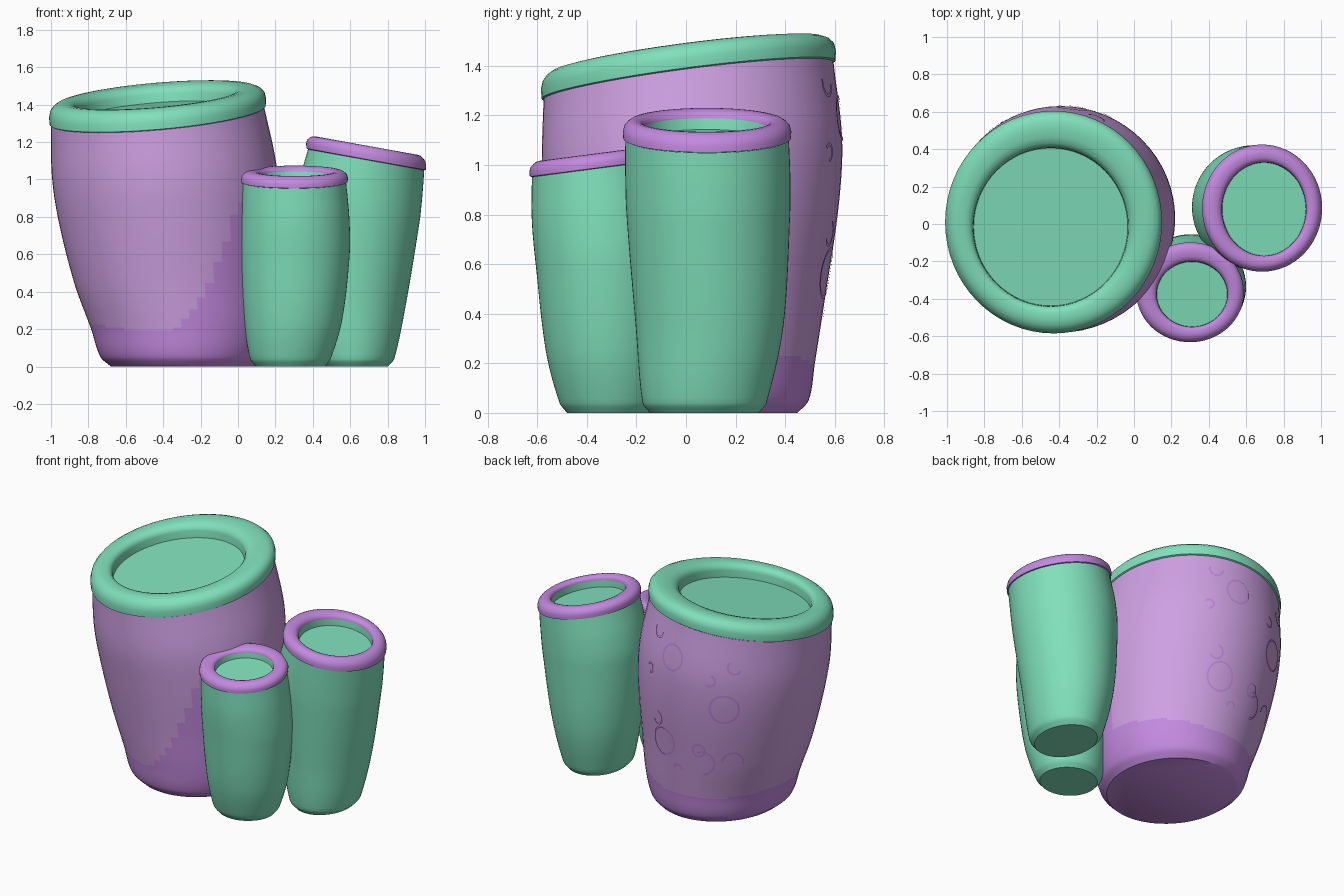
import bpy, bmesh
from math import sin, cos, pi, radians

if "Cube" in bpy.data.objects:
    bpy.data.objects.remove(bpy.data.objects["Cube"], do_unlink=True)

SEG = 64


def material(name, rgb):
    m = bpy.data.materials.new(name)
    m.use_nodes = True
    m.diffuse_color = (*rgb, 1)
    m.node_tree.nodes["Principled BSDF"].inputs["Base Color"].default_value = (*rgb, 1)
    return m


green = material("mint green", (0.216, 0.745, 0.503))
purple = material("strong purple", (0.552, 0.254, 0.745))
lilac = material("pale purple", (0.617, 0.352, 0.76))


def section(keys, z):
    """Smoothly interpolated (cx, cy, rx, ry) of a vessel at height z."""
    i = 0
    while i < len(keys) - 2 and z > keys[i + 1][0]:
        i += 1
    a, b = keys[i], keys[i + 1]
    p, n = keys[max(i - 1, 0)], keys[min(i + 2, len(keys) - 1)]
    h = b[0] - a[0]
    t = (z - a[0]) / h
    out = []
    for k in range(1, 5):
        m0 = (b[k] - p[k]) / (b[0] - p[0]) * h
        m1 = (n[k] - a[k]) / (n[0] - a[0]) * h
        out.append((2*t**3 - 3*t*t + 1) * a[k] + (t**3 - 2*t*t + t) * m0
                   + (3*t*t - 2*t**3) * b[k] + (t**3 - t*t) * m1)
    return out


def point(sec, z, slope, th, grow=0.0):
    """Point on a tilted elliptical section."""
    cx, cy, rx, ry = sec
    dx, dy = (rx + grow) * cos(th), (ry + grow) * sin(th)
    return (cx + dx, cy + dy, z + slope[0] * dx + slope[1] * dy)


def wall_point(keys, slope, z, th, grow=0.0):
    f = (z / keys[-1][0]) ** 2
    return point(section(keys, z), z, (slope[0] * f, slope[1] * f), th, grow)


def loft(name, rings, mats, rule, cap_start=False, cap_end=False):
    """Skin a stack of rings; rule(row, centre) gives each face its colour."""
    bm = bmesh.new()
    rows = [[bm.verts.new(p) for p in ring] for ring in rings]
    for r in range(len(rows) - 1):
        for i in range(SEG):
            j = (i + 1) % SEG
            f = bm.faces.new((rows[r][i], rows[r][j], rows[r + 1][j], rows[r + 1][i]))
            f.material_index = rule(r, f.calc_center_median())
    if cap_start:
        f = bm.faces.new(rows[0][::-1])
        f.material_index = rule(0, f.calc_center_median())
    if cap_end:
        f = bm.faces.new(rows[-1])
        f.material_index = rule(len(rows), f.calc_center_median())
    finish(name, bm, mats)


def finish(name, bm, mats):
    me = bpy.data.meshes.new(name)
    bm.to_mesh(me)
    bm.free()
    for m in mats:
        me.materials.append(m)
    ob = bpy.data.objects.new(name, me)
    bpy.context.collection.objects.link(ob)
    bpy.ops.object.select_all(action='DESELECT')
    ob.select_set(True)
    bpy.context.view_layer.objects.active = ob
    bpy.ops.object.shade_smooth_by_angle(angle=radians(45))


ANGLES = [2 * pi * i / SEG for i in range(SEG)]


def vessel(name, keys, slope, hole, lip, depth, mats, rule, rim_mat, rows=48):
    # Bulging wall with closed base
    top = keys[-1][0]
    low = keys[1][0]
    heights = [low * k / 4 for k in range(4)]
    heights += [low + (top - low) * k / rows for k in range(rows + 1)]
    loft(name + "_body", [[wall_point(keys, slope, z, a) for a in ANGLES] for z in heights],
         mats, rule, cap_start=True)
    # Rolled rim: (blend from wall to hole, height, overhang), then the sunken floor
    profile = [(0, 0, -0.004), (0, 0.04, 0.008), (0, 0.4, 0.01), (0.02, 0.68, 0.006),
               (0.1, 0.87, 0), (0.25, 0.98, 0), (0.45, 1.02, 0), (0.7, 1.0, 0),
               (0.88, 0.92, 0), (0.98, 0.74, 0)]
    profile += [(1, 0.6, 0), (1.02, 1 - depth / lip, 0)]
    outer = keys[-1][1:]
    rings = []
    for t, h, grow in profile:
        sec = [o + (i - o) * t for o, i in zip(outer, hole)]
        # keep the rim on one tilted plane although its centre shifts
        z = top + h * lip + slope[0] * (sec[0] - outer[0]) + slope[1] * (sec[1] - outer[1])
        rings.append([point(sec, z, slope, a, grow) for a in ANGLES])
    loft(name + "_rim", rings, [rim_mat, green],
         lambda r, c: 1 if r >= len(profile) - 2 else 0, cap_end=True)


# Large vessel: keys are (height, centre x, centre y, radius x, radius y)
big = [(0, -.29, .02, .39, .43), (.05, -.295, .02, .44, .475), (.2, -.30, .02, .485, .5),
       (.45, -.335, .025, .54, .535), (.8, -.37, .03, .59, .585),
       (1.05, -.395, .025, .60, .605), (1.34, -.43, .01, .57, .585)]
big_slope = (.085, .13)


def big_rule(row, c):
    # strong purple foot that climbs beside the small vessel
    edge = 0.23 - 0.04 * cos(4 * (c.x + 0.4))
    if c.y < 0 and c.x > -0.4:
        edge += min(0.65, 4 * (c.x + 0.4) ** 2)
    return 1 if c.z < edge else 0


vessel("large_vessel", big, big_slope, (-.445, -.015, .415, .425), .11, .09,
       [lilac, purple], big_rule, green, rows=80)

# Small front vessel
small = [(0, .28, -.305, .185, .175), (.04, .28, -.305, .215, .205), (.25, .295, -.315, .262, .25),
         (.6, .305, -.33, .292, .275), (.8, .305, -.345, .29, .277), (.985, .30, -.365, .278, .257)]
vessel("small_vessel", small, (0, .13), (.31, -.375, .19, .175), .06, .06,
       [green], lambda r, c: 0, purple)

# Medium vessel
medium = [(0, .62, .075, .18, .22), (.04, .62, .075, .215, .25), (.35, .62, .095, .28, .298),
          (.8, .64, .09, .33, .33), (.95, .657, .088, .328, .333), (1.105, .685, .085, .311, .33)]
vessel("medium_vessel", medium, (-.18, 0), (.695, .08, .225, .25), .075, .075,
       [green], lambda r, c: 0, purple)


# Thin painted circles and arcs on the back of the large vessel
def mark(index, deg, z, radius, start=0, sweep=360, width=0.013):
    bm = bmesh.new()
    n = 28
    pairs = []
    for i in range(n + 1):
        a = radians(start + sweep * i / n)
        pairs.append([bm.verts.new(wall_point(
            big, big_slope, z + r * sin(a), radians(deg) - r * cos(a) / 0.6, 0.005))
            for r in (radius, radius - width)])
    for p, q in zip(pairs, pairs[1:]):
        bm.faces.new((p[0], p[1], q[1], q[0]))
    bmesh.ops.recalc_face_normals(bm, faces=bm.faces)
    for f in bm.faces:
        if f.normal.x * cos(radians(deg)) + f.normal.y * sin(radians(deg)) < 0:
            f.normal_flip()
    finish(f"spot_mark_{index}", bm, [purple])


marks = [(120, .87, .1), (83, 1.13, .085), (78, .55, .1), (105, .55, .05),
         (124, 1.16, .05, 200, 200), (110, 1.05, .04, 90, 220), (128, .48, .08, 0, 190),
         (108, .46, .09, 60, 200), (73, .7, .05, 100, 230), (65, 1.0, .035, 30, 240),
         (68, 1.25, .05, 180, 200), (90, .38, .04, 0, 180)]
for i, m in enumerate(marks):
    mark(i + 1, *m)
